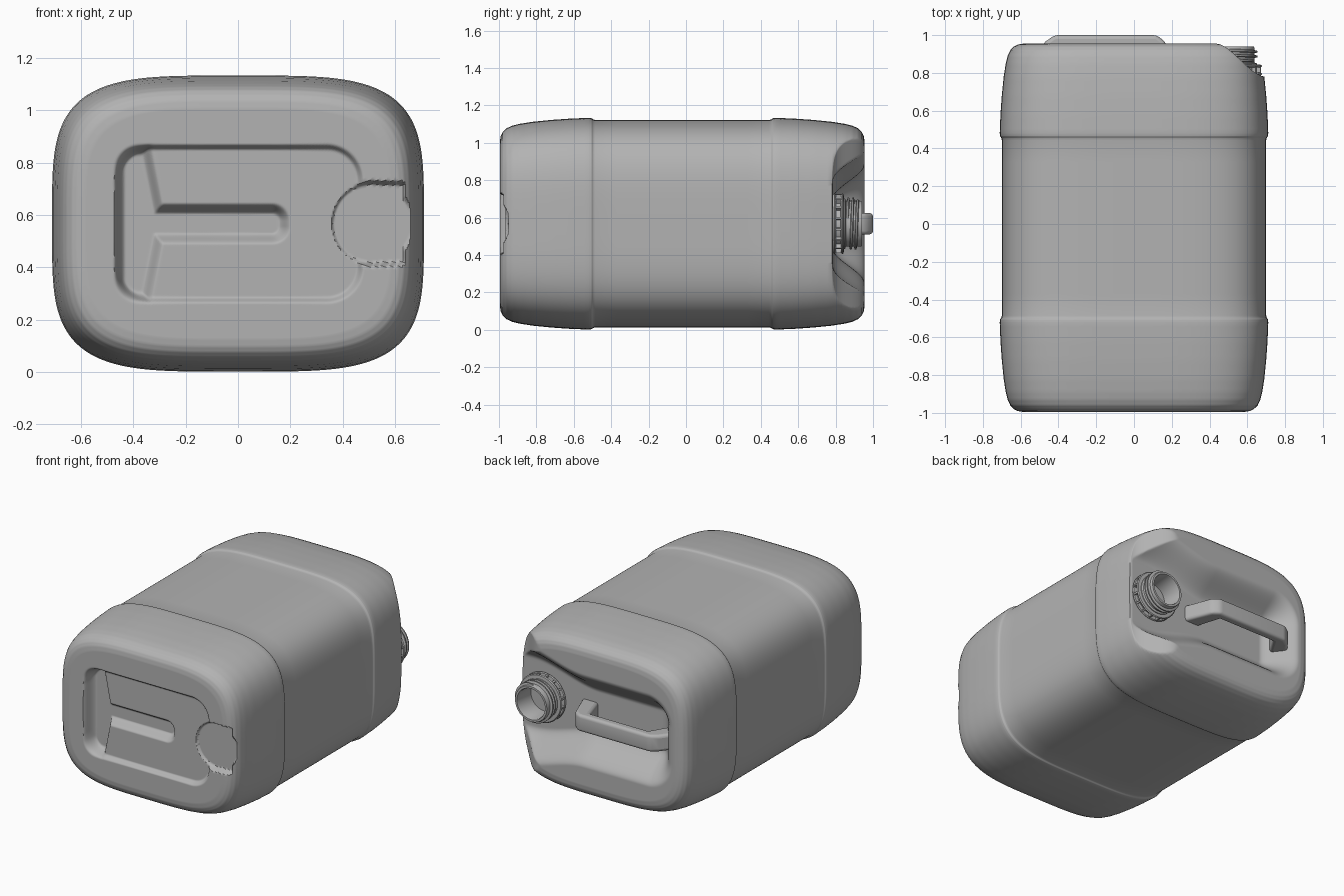
import bpy, bmesh, math

cube = bpy.data.objects.get("Cube")
if cube:
    bpy.data.objects.remove(cube, do_unlink=True)

grey = bpy.data.materials.new("grey plastic")
grey.use_nodes = True
grey.diffuse_color = (0.45, 0.45, 0.45, 1)
grey.node_tree.nodes["Principled BSDF"].inputs["Base Color"].default_value = (0.45, 0.45, 0.45, 1)

MID_Z, MID_Y, HALF = 0.567, -0.02, 0.975
FRONT, BACK = MID_Y - HALF, MID_Y + HALF


def finish(name, bm, angle=40):
    bmesh.ops.recalc_face_normals(bm, faces=bm.faces)
    me = bpy.data.meshes.new(name)
    bm.to_mesh(me)
    bm.free()
    ob = bpy.data.objects.new(name, me)
    bpy.context.collection.objects.link(ob)
    me.materials.append(grey)
    bpy.ops.object.select_all(action="DESELECT")
    bpy.context.view_layer.objects.active = ob
    ob.select_set(True)
    bpy.ops.object.shade_smooth_by_angle(angle=math.radians(angle))
    return ob


def smooth(t):
    t = min(max(t, 0), 1)
    return t * t * (3 - 2 * t)


def box_dist(x, z, x0, x1, half, r):
    """Signed distance to a rounded rectangle centred on the middle height."""
    qx = abs(x - (x0 + x1) / 2) - (x1 - x0) / 2 + r
    qz = abs(z) - half + r
    return math.hypot(max(qx, 0), max(qz, 0)) + min(max(qx, qz), 0) - r


def front_depth(x, z):
    panel = 0.03 * smooth(-box_dist(x, z, -0.475, 0.48, 0.305, 0.14) / 0.025)
    # hand grip: a flared strip on one side with a tongue running inward
    strip = max(box_dist(x, z, -0.475, -0.2, 0.305, 0.1), x + 0.27 + 0.2 * abs(z))
    tongue = box_dist(x, z, -0.45, 0.2, 0.08, 0.07)
    grip = 0.055 * smooth(-min(strip, tongue) / 0.045)
    pocket = min(math.hypot(x - 0.515, z) - 0.165, box_dist(x, z, 0.47, 0.645, 0.163, 0.02))
    return max(panel + grip, 0.045 * smooth(-pocket / 0.015))


def back_depth(x, z):
    corner = 0.175 * smooth((x - 0.43) / 0.27)
    mouth = 0.32 + 0.1 * smooth((x - 0.1) / 0.5)
    basin = 0.17 * smooth(-box_dist(x, z, -0.57, 2, mouth, 0.2) / 0.19)
    return max(corner, basin)


# Body: rounded sections along its length, with recesses pressed into both ends
def build_body():
    wall = [(0, 0.011), (0.465, 0.011), (0.475, 0.009), (0.485, 0.002), (0.5, 0), (0.6, 0.004),
            (0.7, 0.011), (0.8, 0.021), (0.87, 0.032), (0.91, 0.042), (0.94, 0.056),
            (0.96, 0.075), (0.97, 0.095), (0.975, 0.125)]
    half = []
    for (ya, da), (yb, db) in zip(wall, wall[1:]):
        half += [(ya + (yb - ya) * k / 4, da + (db - da) * k / 4, 1) for k in range(4)]
    rings = 100
    half += [(HALF, wall[-1][1], 1 - k / rings) for k in range(rings)]
    stations = [(-y, d, t) for y, d, t in reversed(half[1:])] + half
    bm = bmesh.new()
    n = 320

    def place(x, z, y):
        y += MID_Y
        if y > 0.4:
            y = min(y, BACK - back_depth(x, z))
        elif y < -0.6:
            y = max(y, FRONT + front_depth(x, z))
        return bm.verts.new((x, y, z + MID_Z))

    loops = []
    for y, d, t in stations:
        loop = []
        for i in range(n):
            a = math.tau * i / n
            c, s = math.cos(a), math.sin(a)
            r = t / (c ** 4 + s ** 4) ** 0.25
            loop.append(place((0.711 - d) * r * c, (0.566 - d) * r * s, y))
        loops.append(loop)
    for p, q in zip(loops, loops[1:]):
        for i in range(n):
            j = (i + 1) % n
            bm.faces.new((p[i], p[j], q[j], q[i]))
    for loop, y in ((loops[0], -HALF), (loops[-1], HALF)):
        tip = place(0, 0, y)
        for i in range(n):
            bm.faces.new((loop[i], loop[(i + 1) % n], tip))
    return finish("body", bm, 50)


# Neck: a turned hollow spout with collars
NX = 0.515


def lathe(name, profile, segs=72):
    bm = bmesh.new()
    vs = [bm.verts.new((NX + r, y, MID_Z)) for r, y in profile]
    es = [bm.edges.new(e) for e in zip(vs, vs[1:])]
    bmesh.ops.spin(bm, geom=vs + es, cent=(NX, 0, MID_Z), axis=(0, 1, 0), angle=math.tau, steps=segs)
    bmesh.ops.remove_doubles(bm, verts=bm.verts, dist=0.0005)
    return finish(name, bm, 35)


# Screw thread: a tapered ridge winding around the spout
def build_thread(turns=2.3, segs=150):
    bm = bmesh.new()
    previous = None
    for i in range(segs + 1):
        t = i / segs
        a = math.tau * turns * t
        y = 0.862 + 0.058 * t
        out = 0.123 + 0.016 * smooth(min(t, 1 - t) * 15)
        ring = [bm.verts.new((NX + r * math.cos(a), y + dy, MID_Z + r * math.sin(a)))
                for r, dy in ((0.12, -0.009), (out, -0.004), (out, 0.004), (0.12, 0.009))]
        if previous:
            for k in range(3):
                bm.faces.new((previous[k], previous[k + 1], ring[k + 1], ring[k]))
        previous = ring
    return finish("neck_thread", bm)


# Ratchet teeth around the collar
def build_teeth(count=16):
    bm = bmesh.new()
    for i in range(count):
        a = math.tau * (i + 0.5) / count
        cube = bmesh.ops.create_cube(bm, size=1)["verts"]
        bmesh.ops.scale(bm, vec=(0.025, 0.04, 0.012), verts=cube)
        for v in cube:
            x, z = v.co.x + 0.147, v.co.z
            v.co = (NX + x * math.cos(a) - z * math.sin(a), v.co.y + 0.82,
                    MID_Z + x * math.sin(a) + z * math.cos(a))
    return finish("collar_teeth", bm)


# Handle: a bridge outline given thickness, with rounded edges
def build_handle():
    outline = [(-0.58, 0.82), (-0.47, 0.965), (-0.42, 1.0), (0.12, 1.0), (0.165, 0.965),
               (0.24, 0.77), (0.12, 0.77), (0.07, 0.935), (-0.37, 0.935), (-0.45, 0.8)]
    bm = bmesh.new()
    face = bm.faces.new([bm.verts.new((x, y, MID_Z - 0.057)) for x, y in outline])
    top = bmesh.ops.extrude_face_region(bm, geom=[face])["geom"]
    bmesh.ops.translate(bm, vec=(0, 0, 0.114), verts=[v for v in top if isinstance(v, bmesh.types.BMVert)])
    ob = finish("handle", bm)
    bevel = ob.modifiers.new("rounded edges", "BEVEL")
    bevel.width = 0.02
    bevel.segments = 4
    return ob


build_body()
lathe("neck", [(0.135, 0.76), (0.135, 0.85), (0.123, 0.855), (0.123, 0.93), (0.12, 0.94),
               (0.106, 0.94), (0.102, 0.93), (0.102, 0.795), (0, 0.795)])
for label, y in (("lower_collar", 0.795), ("upper_collar", 0.837)):
    lathe(label, [(0.13, y - 0.01), (0.157, y - 0.008), (0.163, y), (0.157, y + 0.006), (0.13, y + 0.008)])
build_thread()
build_teeth()
build_handle()
